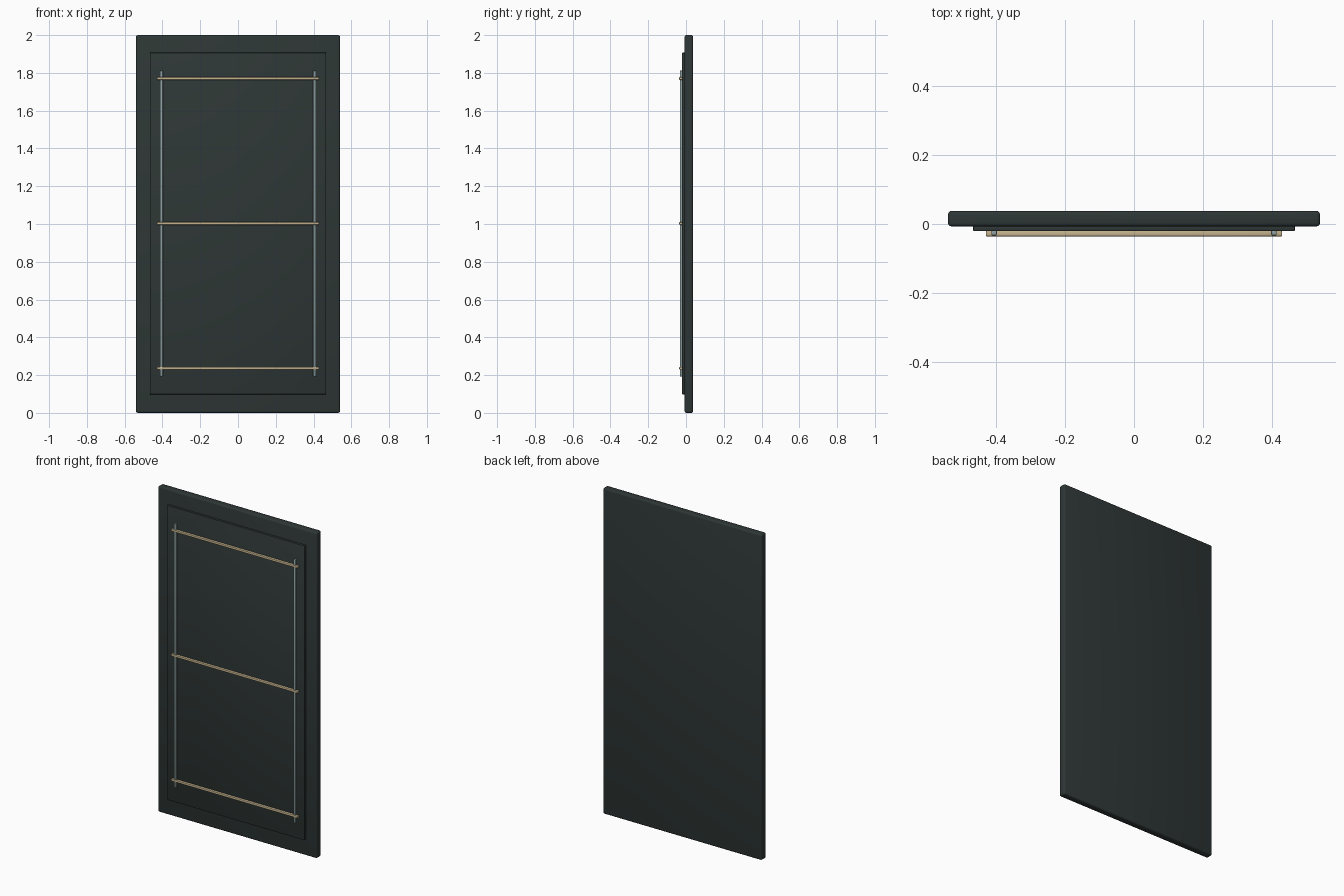
import bpy

if "Cube" in bpy.data.objects:
    bpy.data.objects.remove(bpy.data.objects["Cube"])


def material(name, rgb):
    m = bpy.data.materials.new(name)
    m.diffuse_color = (*rgb, 1)
    m.use_nodes = True
    m.node_tree.nodes["Principled BSDF"].inputs["Base Color"].default_value = m.diffuse_color
    return m


dark = material("dark slate", (0.027, 0.038, 0.036))
steel = material("pale steel", (0.27, 0.35, 0.35))
brass = material("pale brass", (0.56, 0.45, 0.27))


def box(name, x, y, z, mat, bevel, segments=2):
    """Bevelled box from (min, max) ranges on each axis."""
    ranges = (x, y, z)
    bpy.ops.mesh.primitive_cube_add(size=1, location=[(a + b) / 2 for a, b in ranges])
    ob = bpy.context.object
    ob.name = name
    ob.scale = [b - a for a, b in ranges]
    bpy.ops.object.transform_apply(location=False, rotation=False, scale=True)
    ob.data.materials.append(mat)
    mod = ob.modifiers.new("rounded edges", "BEVEL")
    mod.width = bevel
    mod.segments = segments
    bpy.ops.object.modifier_apply(modifier=mod.name)
    bpy.ops.object.shade_smooth_by_angle()
    return ob


# Main slab and the raised front panel
box("door_slab", (-0.54, 0.54), (-0.007, 0.038), (0, 2), dark, 0.010, 3)
box("front_panel", (-0.467, 0.467), (-0.021, -0.005), (0.098, 1.907), dark, 0.003)

# Upright trim strips
for side, s in (("left", -1), ("right", 1)):
    cx = s * 0.406
    box(side + "_upright_trim", (cx - 0.008, cx + 0.008), (-0.033, -0.019),
        (0.193, 1.812), steel, 0.003)

# Cross trim strips, slightly proud of the uprights
for label, cz in (("lower", 0.236), ("middle", 1.003), ("upper", 1.770)):
    box(label + "_cross_trim", (-0.43, 0.43), (-0.036, -0.019),
        (cz - 0.007, cz + 0.007), brass, 0.003)
